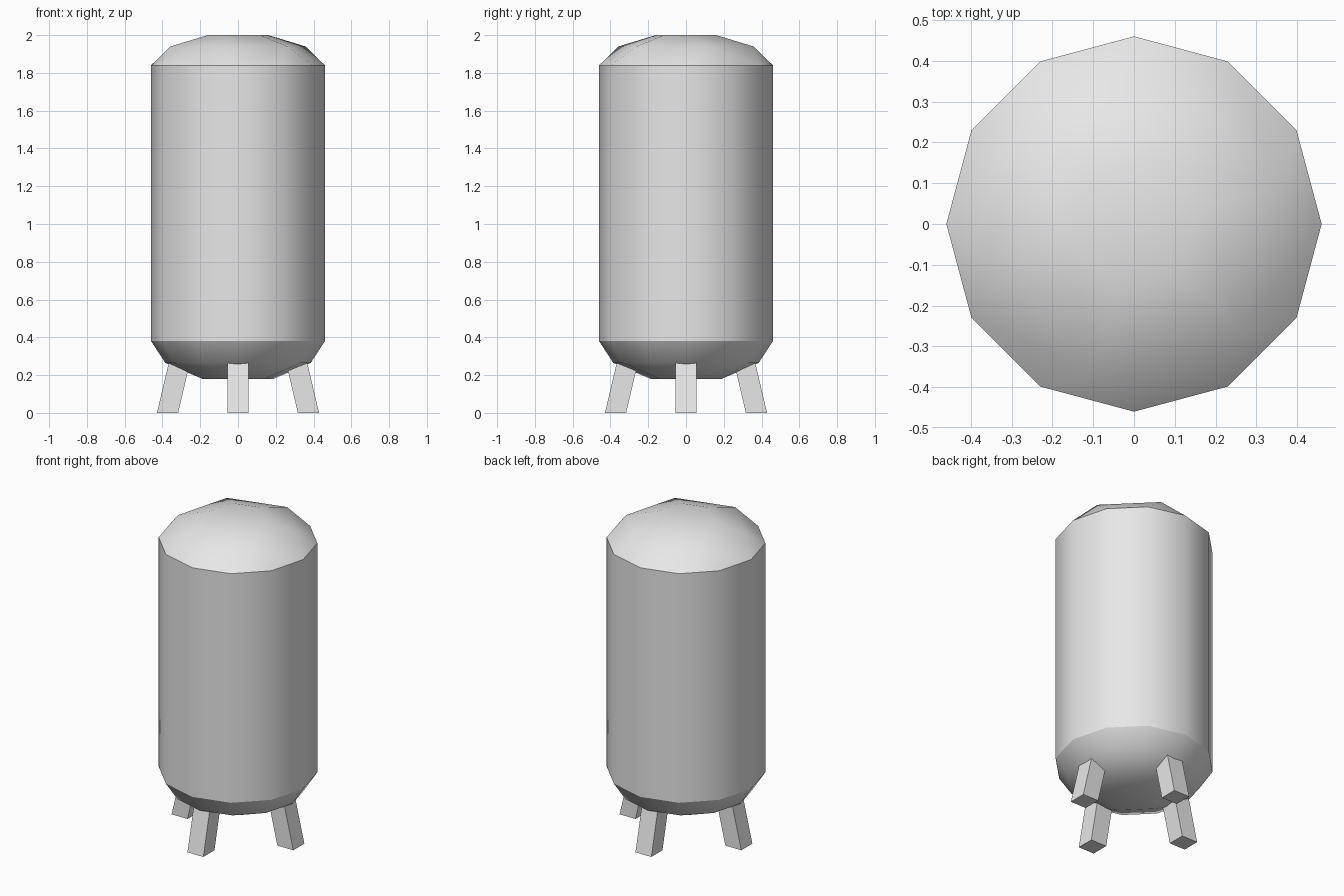
import bpy, bmesh
from math import sin, cos, radians, tau
from mathutils import Matrix, Vector

cube = bpy.data.objects.get("Cube")
if cube:
    bpy.data.objects.remove(cube, do_unlink=True)

grey = bpy.data.materials.new("plain_grey")
grey.use_nodes = True
grey.diffuse_color = (0.8, 0.8, 0.8, 1)
grey.node_tree.nodes["Principled BSDF"].inputs["Base Color"].default_value = (0.8, 0.8, 0.8, 1)

RADIUS, SIDES = 0.46, 12
LOW_RIM, HIGH_RIM = 0.38, 1.84


def finish(bm, name, smooth):
    bmesh.ops.recalc_face_normals(bm, faces=bm.faces)
    for f in bm.faces:
        f.smooth = smooth
    mesh = bpy.data.meshes.new(name)
    bm.to_mesh(mesh)
    bm.free()
    mesh.materials.append(grey)
    obj = bpy.data.objects.new(name, mesh)
    bpy.context.collection.objects.link(obj)
    return obj


def ring(bm, count, radius, z, turn=0.0):
    angles = [tau * i / count + radians(turn) for i in range(count)]
    return [bm.verts.new((radius * cos(a), radius * sin(a), z)) for a in angles]


def dome(name, rim_z, rings):
    # Faceted cap wrapped over its rings, left open at the rim
    bm = bmesh.new()
    ring(bm, SIDES, RADIUS, rim_z)
    for r in rings:
        ring(bm, *r)
    bmesh.ops.convex_hull(bm, input=bm.verts[:])
    inner = [f for f in bm.faces if all(abs(v.co.z - rim_z) < 1e-4 for v in f.verts)]
    bmesh.ops.delete(bm, geom=inner, context='FACES')
    # Outward normals: away from the middle of the tank
    for f in bm.faces:
        f.normal_update()
    obj = finish(bm, name, True)
    out = 1 if rim_z == HIGH_RIM else -1
    if sum(p.normal.z * p.area for p in obj.data.polygons) * out < 0:
        obj.data.flip_normals()
    return obj


# Tank wall
bm = bmesh.new()
low = ring(bm, SIDES, RADIUS, LOW_RIM)
high = ring(bm, SIDES, RADIUS, HIGH_RIM)
for i in range(SIDES):
    j = (i + 1) % SIDES
    bm.faces.new((low[i], low[j], high[j], high[i]))
finish(bm, "tank_wall", True)

# Top and bottom caps
dome("top_dome", HIGH_RIM, [(6, 0.37, 1.94, 15), (6, 0.165, 2.0, 15)])
dome("bottom_dome", LOW_RIM, [(SIDES, 0.385, 0.265), (6, 0.195, 0.18, 15)])

# Four splayed legs, sheared inwards towards the tank
LEG_WIDTH, LEG_HEIGHT, LEAN = 0.112, 0.29, 0.235
for i, side in enumerate(("left", "back", "right", "front")):
    bm = bmesh.new()
    bmesh.ops.create_cube(bm, size=1)
    for v in bm.verts:
        z = (v.co.z + 0.5) * LEG_HEIGHT
        v.co = Vector((0.373 + v.co.x * LEG_WIDTH - LEAN * z, v.co.y * LEG_WIDTH, z))
    bm.transform(Matrix.Rotation(tau * i / 4, 4, 'Z'))
    finish(bm, side + "_leg", False)
